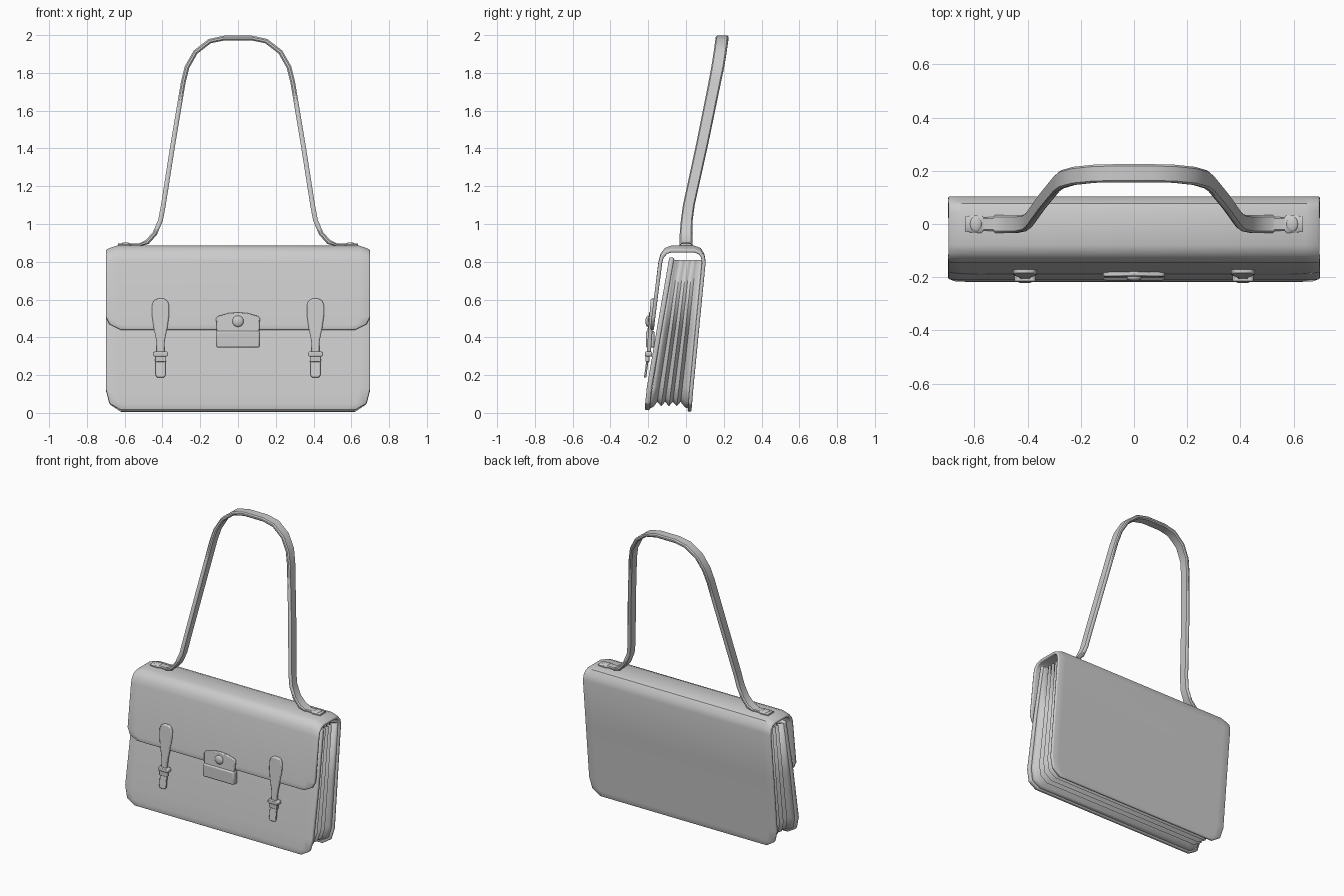
import bpy, bmesh, math
from mathutils import Vector

if "Cube" in bpy.data.objects:
    bpy.data.objects.remove(bpy.data.objects["Cube"])


def finish(name, bm, bevel=0.0, solid=0.0, angle=35):
    me = bpy.data.meshes.new(name)
    bm.to_mesh(me)
    bm.free()
    ob = bpy.data.objects.new(name, me)
    bpy.context.collection.objects.link(ob)
    if solid:
        m = ob.modifiers.new("thickness", 'SOLIDIFY')
        m.thickness, m.offset = solid, -1
    if bevel:
        m = ob.modifiers.new("soft_edges", 'BEVEL')
        m.width, m.segments, m.limit_method = bevel, 2, 'ANGLE'
        m.angle_limit = math.radians(40)
    bpy.ops.object.select_all(action='DESELECT')
    ob.select_set(True)
    bpy.context.view_layer.objects.active = ob
    bpy.ops.object.shade_smooth_by_angle(angle=math.radians(angle))
    return ob


def grid(rows, closed=False, caps=False):
    """Skin a list of equally long point rows."""
    bm = bmesh.new()
    vs = [[bm.verts.new(p) for p in r] for r in rows]
    n = len(rows[0])
    for a, b in zip(vs, vs[1:]):
        for j in range(n if closed else n - 1):
            k = (j + 1) % n
            bm.faces.new((a[j], b[j], b[k], a[k]))
    if caps:
        bm.faces.new(vs[0])
        bm.faces.new(vs[-1])
        bmesh.ops.recalc_face_normals(bm, faces=bm.faces)
    return bm


def sheet(name, rows, thick):
    """Leather sheet from (y, z, half width, end droop) rows."""
    pts = [[(w * f, y, z - (d if abs(f) == 1 else 0)) for f in (-1, -.92, .92, 1)]
           for y, z, w, d in rows]
    return finish(name, grid(pts), 0.007, thick)


def plate(name, outline, yfun, thick, bevel=0.005, x=0):
    """Flat part from an (x, z) outline, front surface at yfun(z)."""
    rows = [[(x + px, yfun(z) + t, z) for px, z in outline] for t in (0, thick)]
    return finish(name, grid(rows, True, True), bevel)


def mirrored(half):
    return half + [(-x, z) for x, z in reversed(half) if x]


def dome(name, loc, scale):
    bm = bmesh.new()
    bmesh.ops.create_uvsphere(bm, u_segments=16, v_segments=8, radius=1)
    bmesh.ops.scale(bm, vec=scale, verts=bm.verts)
    bmesh.ops.translate(bm, vec=loc, verts=bm.verts)
    return finish(name, bm)


# Back, top and flap in one sheet
sheet("back_and_flap", [
    (0.028, 0.005, .62, 0), (0.032, 0.045, .68, 0), (0.038, 0.12, .70, 0),
    (0.075, 0.50, .70, 0), (0.104, 0.80, .70, .005), (0.098, 0.84, .70, .01),
    (0.078, 0.873, .70, .018), (0.045, 0.885, .70, .02), (-0.08, 0.885, .70, .02),
    (-0.112, 0.873, .70, .018), (-0.136, 0.84, .70, .01), (-0.146, 0.80, .70, .005),
    (-0.182, 0.51, .70, 0), (-0.187, 0.47, .68, 0), (-0.190, 0.44, .62, 0)], 0.02)

# Front panel
sheet("front_panel", [
    (-0.088, 0.825, .69, 0), (-0.15, 0.47, .70, 0), (-0.208, 0.13, .70, 0),
    (-0.216, 0.05, .68, 0), (-0.218, 0.015, .62, 0)], 0.026)

# Pleated gusset around both sides and the bottom
half = [(-.70, .81), (-.70, .45), (-.70, .12), (-.68, .045), (-.62, .01)]
outline = mirrored(half)
insets = [.012, .022, .05, .026, .05, .026, .05, .026, .05, .022, .012]
rows = []
for i, d in enumerate(insets):
    t = i / (len(insets) - 1)
    row = []
    for x, z in outline:
        yf, yb = -0.195 + 0.152 * z, 0.012 + 0.088 * z
        zz = z if z > .4 else z + d * (1 - z / .4)
        row.append((x * (1 - d / .70), yf + (yb - yf) * t, zz))
    rows.append(row)
finish("gusset", grid(rows), 0, 0.008, 50)

# Shoulder strap: (x, y, z, width) for the right half
right = [(.635, 0, .888, .06), (.575, 0, .888, .068), (.565, 0, .888, .05),
         (.53, 0, .888, .052), (.52, 0, .890, .068), (.48, 0, .905, .068),
         (.44, 0, .95, .066), (.41, .004, 1.02, .062), (.395, .015, 1.1, .062),
         (.345, .085, 1.42, .064), (.29, .152, 1.75, .066), (.27, .168, 1.83, .068),
         (.225, .181, 1.91, .068), (.15, .189, 1.968, .068), (.07, .191, 1.985, .068)]
path = right + [(-x, y, z, w) for x, y, z, w in reversed(right)]
section = [(-1, -.4), (-.8, -1), (.8, -1), (1, -.4), (1, .4), (.8, 1), (-.8, 1), (-1, .4)]
rows = []
for i, (x, y, z, w) in enumerate(path):
    a, b = path[max(i - 1, 0)], path[min(i + 1, len(path) - 1)]
    tan = Vector((b[0] - a[0], 0, b[2] - a[2])).normalized()
    nor = Vector((tan.z, 0, -tan.x))
    h = 0.008 if z < .9 else 0.0125
    rows.append([Vector((x, y + u * w / 2, z)) + nor * v * h for u, v in section])
finish("shoulder_strap", grid(rows, True, True), 0, 0, 40)

# Straps with buckles on the front, rivets at the shoulder strap ends
tear = mirrored([(-.016, .605), (-.036, .595), (-.046, .57), (-.046, .52),
                 (-.036, .45), (-.022, .38), (-.02, .31)])
tip = mirrored([(-.03, .30), (-.03, .285), (-.026, .28), (-.026, .20), (-.018, .187)])
loop = mirrored([(-.034, .325), (-.04, .318), (-.04, .305), (-.034, .298)])
keeper = mirrored([(-.03, .30), (-.03, .27)])
for side, x in (("left", -.41), ("right", .41)):
    plate(side + "_buckle_strap", tear, lambda z: -.187 - (.6 - z) * .075, .022, .007, x)
    plate(side + "_strap_tip", tip, lambda z: -.204 - (.32 - z) * .14, .012, .004, x)
    plate(side + "_buckle_loop", loop, lambda z: -.216, .036, .005, x)
    plate(side + "_keeper", keeper, lambda z: -.214, .02, .004, x)
    sx = math.copysign(.595, x)
    dome(side + "_strap_rivet", (sx, 0, .895), (.022, .03, .008))

# Central lock: arched plate, lower catch and knob
arch = mirrored([(-.112, .425), (-.116, .50), (-.108, .512), (-.05, .528), (0, .532)])
plate("lock_plate", arch, lambda z: -.196 - (.53 - z) * .08, .018)
catch = mirrored([(-.116, .345), (-.116, .435)])
plate("lock_catch", catch, lambda z: -.212, .045, .01)
dome("lock_knob", (0, -.202, .485), (.03, .013, .03))
